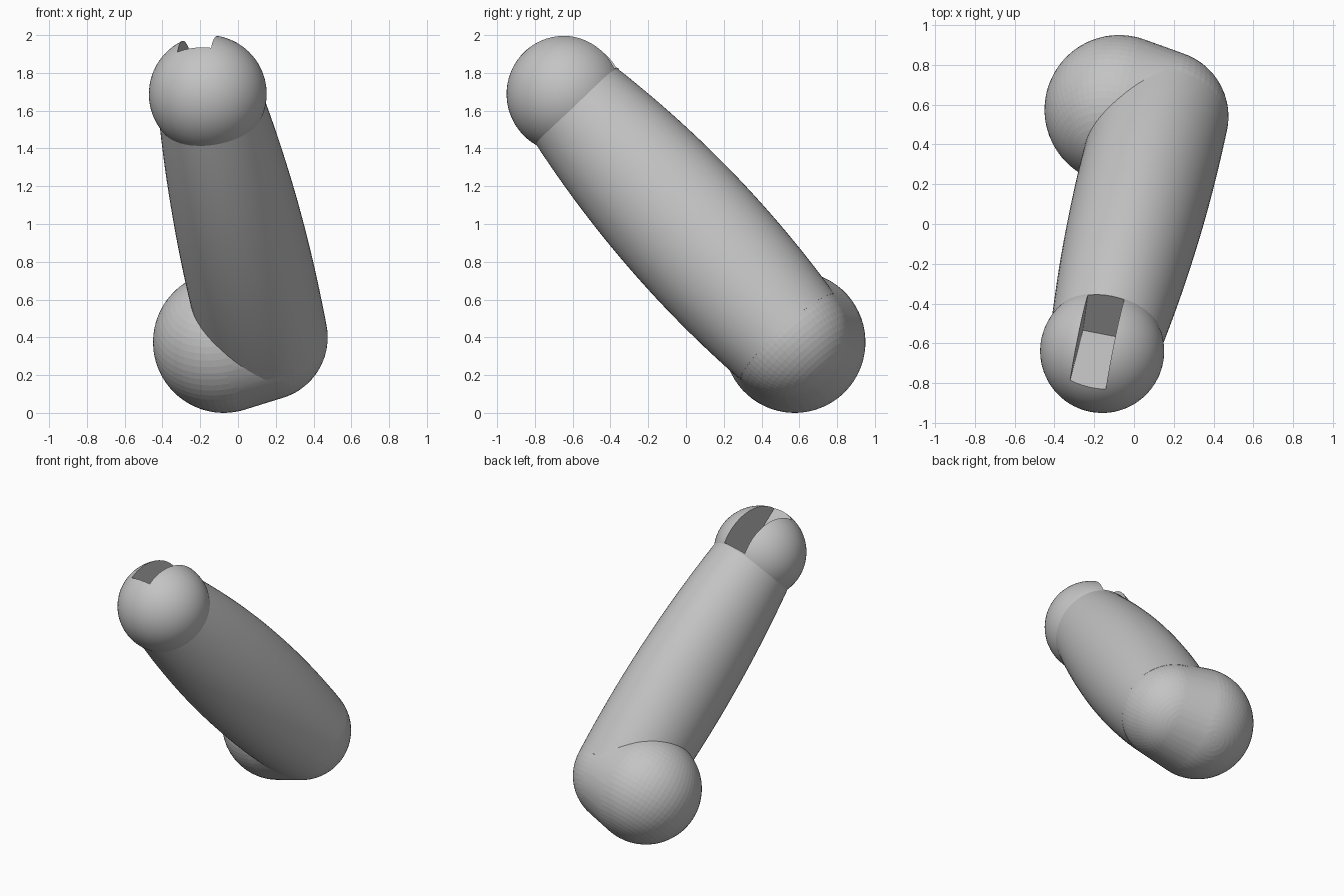
import bpy, bmesh, math
from mathutils import Vector, Matrix

if "Cube" in bpy.data.objects:
    bpy.data.objects.remove(bpy.data.objects["Cube"], do_unlink=True)

grey = bpy.data.materials.new("plain grey")
grey.use_nodes = True
grey.diffuse_color = (0.55, 0.55, 0.55, 1)
grey.node_tree.nodes["Principled BSDF"].inputs["Base Color"].default_value = grey.diffuse_color

# Joint centres and radii
TOP, TOP_R = Vector((-0.16, -0.638, 1.688)), 0.312
ELBOW, ELBOW_R = Vector((0.14, 0.54, 0.40)), 0.335
BALL, BALL_R = Vector((-0.075, 0.575, 0.375)), 0.375

# Limb frame: along the limb, across it, and out of its back
along = (ELBOW - TOP).normalized()
length = (ELBOW - TOP).length
across = Vector((0.983, -0.19, 0.055))
across = (across - along * across.dot(along)).normalized()
out = across.cross(along)
frame = Matrix((across, out, along)).transposed().to_4x4()
frame.translation = TOP


def finish(name, bm, smooth=True):
    bmesh.ops.recalc_face_normals(bm, faces=bm.faces)
    mesh = bpy.data.meshes.new(name)
    bm.to_mesh(mesh)
    bm.free()
    obj = bpy.data.objects.new(name, mesh)
    bpy.context.collection.objects.link(obj)
    mesh.materials.append(grey)
    if smooth:
        bpy.ops.object.select_all(action="DESELECT")
        obj.select_set(True)
        bpy.context.view_layer.objects.active = obj
        bpy.ops.object.shade_smooth_by_angle(angle=math.radians(35))
    return obj


def add_ball(bm, centre, radius):
    bmesh.ops.create_uvsphere(bm, u_segments=64, v_segments=32, radius=radius,
                              matrix=Matrix.Translation(centre) @ frame.to_3x3().to_4x4())


# Slot cutter: an open-ended notch with one floor and one end wall
bm = bmesh.new()
bmesh.ops.create_cube(bm, size=1)
bmesh.ops.scale(bm, verts=bm.verts, vec=(0.185, 0.6, 0.6))
bmesh.ops.translate(bm, verts=bm.verts, vec=(-0.025, 0.33, -0.21))
bmesh.ops.transform(bm, matrix=frame, verts=bm.verts)
cutter = finish("slot_cutter", bm, smooth=False)
cutter.hide_render = True
cutter.hide_set(True)
cutter.display_type = "WIRE"

# Upper joint ball with the slot cut out
bm = bmesh.new()
add_ball(bm, TOP, TOP_R)
upper = finish("upper_joint", bm, smooth=False)
cut = upper.modifiers.new("slot", "BOOLEAN")
cut.operation = "DIFFERENCE"
cut.solver = "EXACT"
cut.object = cutter
bpy.context.view_layer.update()
bm = bmesh.new()
bm.from_mesh(upper.evaluated_get(bpy.context.evaluated_depsgraph_get()).to_mesh())
bpy.data.objects.remove(upper, do_unlink=True)
finish("upper_joint", bm)

# Barrel-shaped limb of oval section
bm = bmesh.new()
rings, sides, start = 24, 64, 0.092
loops = []
for i in range(rings + 1):
    t = i / rings
    bulge = 4 * t * (1 - t)
    wide = 0.28 + 0.055 * t + 0.025 * bulge
    deep = 0.295 + 0.042 * t + 0.058 * bulge
    loop = []
    for k in range(sides):
        a = math.tau * k / sides
        p = Vector((wide * math.cos(a), deep * math.sin(a), start + t * (length - start)))
        loop.append(bm.verts.new(frame @ p))
    loops.append(loop)
for lower, upper_loop in zip(loops, loops[1:]):
    for k in range(sides):
        n = (k + 1) % sides
        bm.faces.new((lower[k], lower[n], upper_loop[n], upper_loop[k]))
bm.faces.new(loops[0])
bm.faces.new(loops[-1])
finish("limb", bm)

# Lower joint: two balls joined by a tapered hull
bm = bmesh.new()
add_ball(bm, ELBOW, ELBOW_R)
add_ball(bm, BALL, BALL_R)
hull = bmesh.ops.convex_hull(bm, input=bm.verts)
inner = {g for g in hull["geom_interior"] + hull["geom_unused"] if isinstance(g, bmesh.types.BMVert)}
bmesh.ops.delete(bm, geom=list(inner), context="VERTS")
finish("lower_joint", bm)
